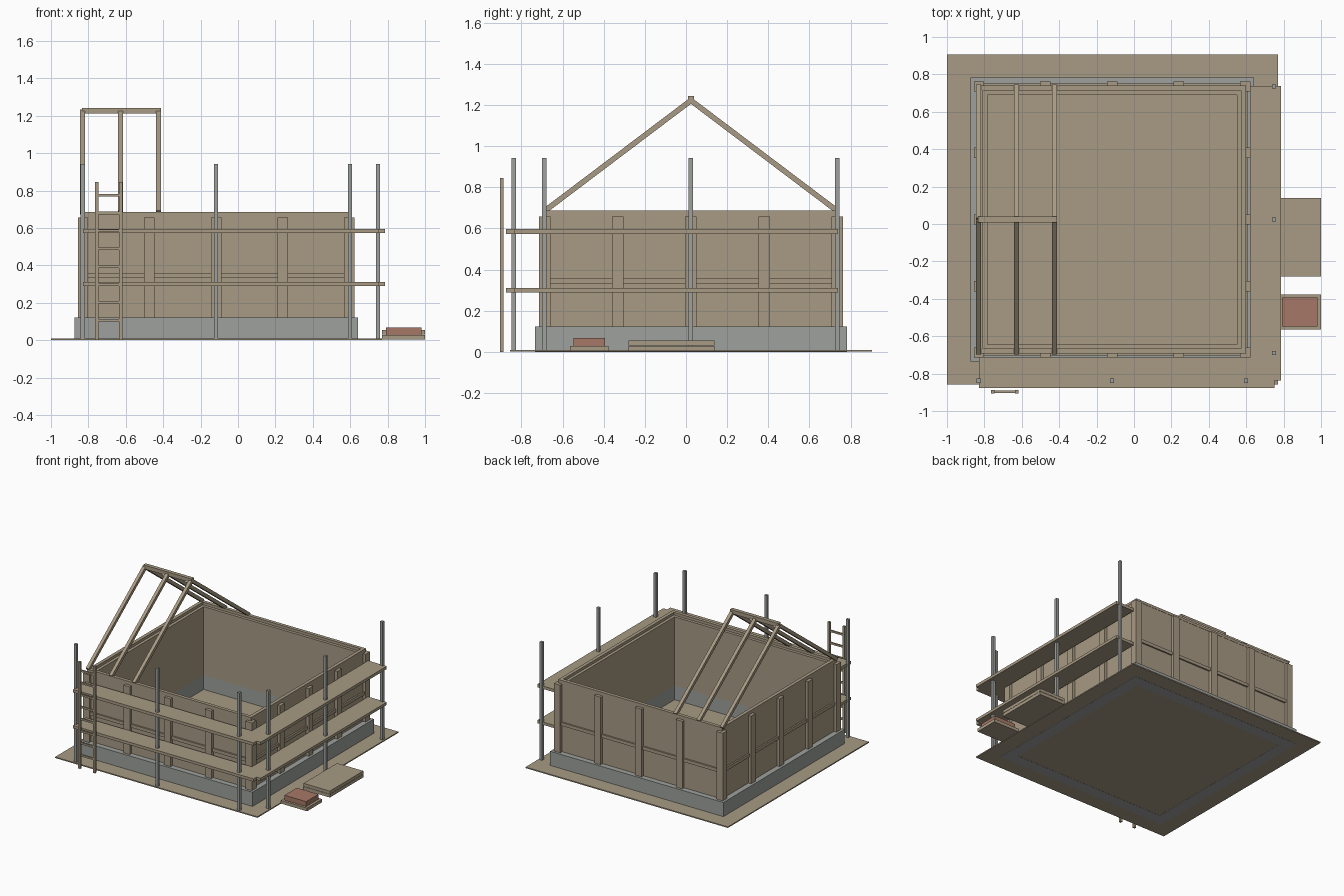
import bpy, bmesh, math
from mathutils import Matrix, Vector

if "Cube" in bpy.data.objects:
    bpy.data.objects.remove(bpy.data.objects["Cube"])


def material(name, rgb):
    m = bpy.data.materials.new(name)
    m.use_nodes = True
    m.diffuse_color = (*rgb, 1)
    m.node_tree.nodes["Principled BSDF"].inputs["Base Color"].default_value = (*rgb, 1)
    return m


timber = material("timber", (0.39, 0.325, 0.23))
grey = material("grey", (0.34, 0.355, 0.335))
brick = material("brick red", (0.38, 0.19, 0.135))


def build(name, boxes, mat, turns=(0,), centre=(0, 0, 0)):
    """One object from boxes ((x0, x1), (y0, y1), (z0, z1)), repeated by quarter turns."""
    bm = bmesh.new()
    for t in turns:
        turn = Matrix.Translation(centre) @ Matrix.Rotation(t * math.pi / 2, 4, "Z")
        for spans in boxes:
            mid = Vector([(a + b) / 2 for a, b in spans])
            size = [b - a for a, b in spans]
            bmesh.ops.create_cube(
                bm, size=1, matrix=turn @ Matrix.Translation(mid) @ Matrix.Diagonal((*size, 1)))
    mesh = bpy.data.meshes.new(name)
    bm.to_mesh(mesh)
    bm.free()
    mesh.materials.append(mat)
    ob = bpy.data.objects.new(name, mesh)
    bpy.context.collection.objects.link(ob)
    return ob


def around(v, half):
    return (v - half, v + half)


CX, CY = -0.117, 0.024
HOUSE = (CX, CY, 0)
SIDES = range(4)


def side(outer, inner, z):
    """One side of a square ring, mitred by stopping short at one corner."""
    return [((-outer, inner), (-outer, -inner), z)]


# Ground and foundation
build("ground_sheet", [((-1, 0.77), (-0.857, 0.905), (0.001, 0.01))], timber)
build("foundation", side(0.758, 0.667, (0, 0.122)), grey, SIDES, HOUSE)

# Walls with studs, corner posts, middle rails and top plate
build("walls", side(0.715, 0.667, (0.122, 0.665)), timber, SIDES, HOUSE)
build("top_plate", side(0.717, 0.69, (0.665, 0.686)), timber, SIDES, HOUSE)
build("studs", [(around(x, 0.028), (-0.739, -0.71), (0.122, 0.657))
                for x in (-0.357, 0, 0.357)], timber, SIDES, HOUSE)
build("corner_posts", [((-0.739, -0.684), (-0.739, -0.684), (0.122, 0.657))],
      timber, SIDES, HOUSE)
build("middle_rails", [((-0.69, 0.69), (-0.727, -0.71), (0.332, 0.358))],
      timber, SIDES, HOUSE)

# Roof frame: rafter pairs under a short ridge beam
build("ridge_beam", [((-0.835, -0.412), around(CY, 0.015), (1.212, 1.243))], timber)
foot, apex = Vector((0, -0.69, 0.683)), Vector((0, CY, 1.222))
run = apex - foot
for i, x in enumerate((-0.831, -0.628, -0.425)):
    for s, label in ((1, "front"), (-1, "back")):
        rafter = build(f"rafter_{label}_{i + 1}",
                       [(around(0, 0.013), around(0, run.length / 2), around(0, 0.013))], timber)
        mid = (foot + apex) / 2
        rafter.location = (x, CY + s * (mid.y - CY), mid.z)
        rafter.rotation_euler.x = s * math.atan2(run.z, run.y)

# Scaffold
poles = [(x, -0.838) for x in (-0.83, CX, 0.598)]
poles += [(0.748, y) for y in (-0.69, CY, 0.735)]
build("scaffold_poles", [(around(x, 0.011), around(y, 0.011), (0.005, 0.943))
                         for x, y in poles], grey)
levels = ((0.289, 0.311), (0.573, 0.596))
build("front_planks", [((-0.83, 0.75), (-0.876, -0.715), z) for z in levels], timber)
build("right_planks", [((0.622, 0.785), (-0.837, 0.738), z) for z in levels], timber)

# Ladder
build("ladder_rails", [(around(x, 0.009), (-0.905, -0.888), (0, 0.845))
                       for x in (-0.756, -0.626)], timber)
build("ladder_rungs", [((-0.756, -0.626), (-0.903, -0.89), around(0.107 + i * 0.0955, 0.007))
                       for i in range(8)], timber)

# Building supplies
build("board_stack", [((0.77, 1), (-0.28, 0.138), z)
                      for z in ((0.003, 0.028), (0.03, 0.054))], timber)
build("brick_pallet", [((0.77, 1), (-0.565, -0.377), (0.003, 0.028))], timber)
build("brick_pile", [((0.79, 0.98), (-0.547, -0.393), (0.028, 0.067))], brick)
